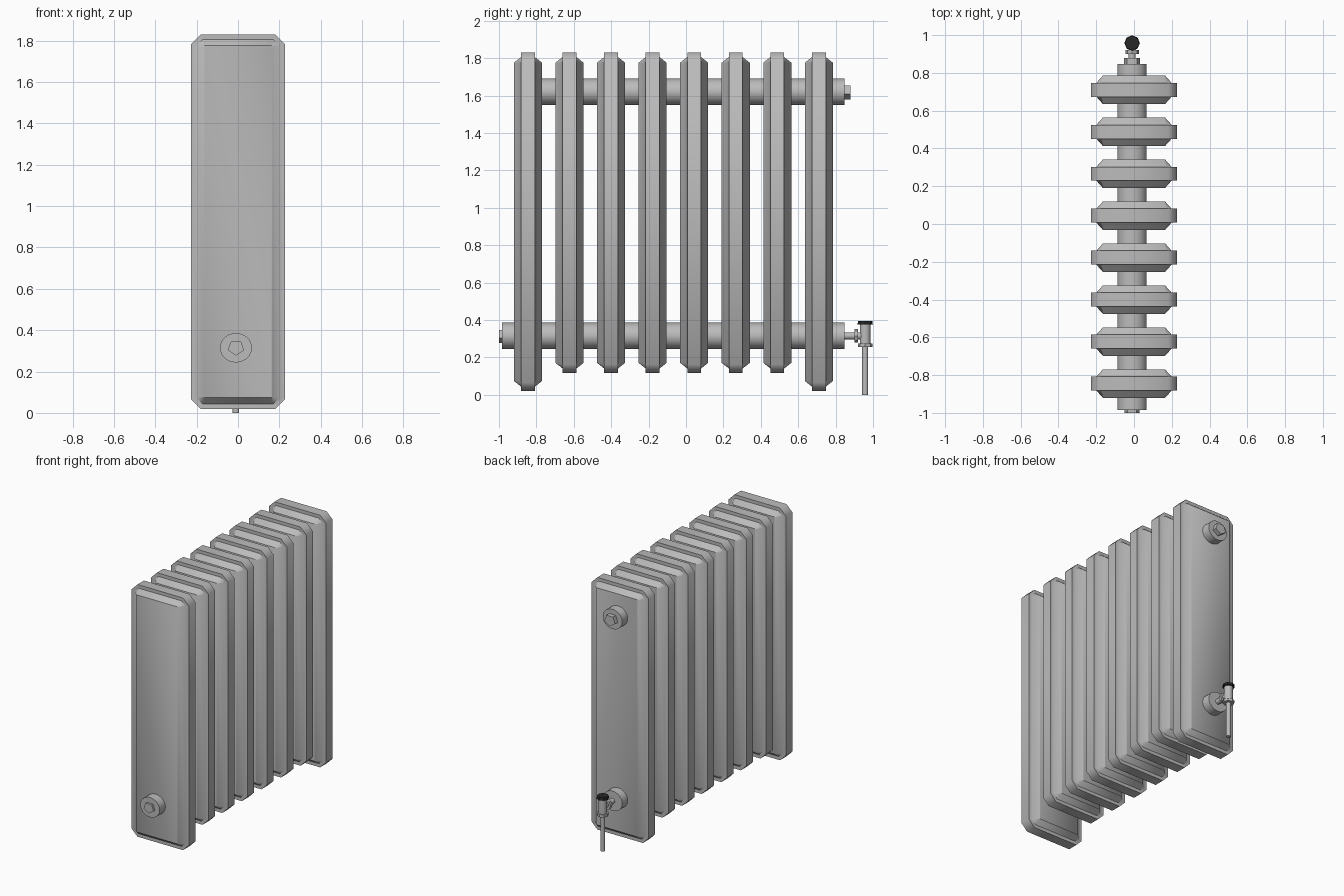
import bpy
import bmesh
from math import radians, pi
from mathutils import Matrix, Vector

cube = bpy.data.objects.get("Cube")
if cube:
    bpy.data.objects.remove(cube, do_unlink=True)


def make_material(name, value):
    mat = bpy.data.materials.new(name)
    mat.use_nodes = True
    color = (value, value, value, 1)
    mat.diffuse_color = color
    mat.node_tree.nodes["Principled BSDF"].inputs["Base Color"].default_value = color
    return mat


metal = make_material("grey metal", 0.5)
black = make_material("black plastic", 0.02)


def add_object(name, bm, mat, angle):
    bmesh.ops.recalc_face_normals(bm, faces=bm.faces)
    mesh = bpy.data.meshes.new(name)
    bm.to_mesh(mesh)
    bm.free()
    mesh.materials.append(mat)
    obj = bpy.data.objects.new(name, mesh)
    bpy.context.collection.objects.link(obj)
    bpy.ops.object.select_all(action="DESELECT")
    obj.select_set(True)
    bpy.context.view_layer.objects.active = obj
    bpy.ops.object.shade_smooth_by_angle(angle=radians(angle))
    return obj


def rod(name, start, end, radius, sides=32, mat=metal, wide=1.0, top=1.0):
    """Cylinder or taper between two points; wide stretches it along x."""
    start, end = Vector(start), Vector(end)
    axis = end - start
    bm = bmesh.new()
    bmesh.ops.create_cone(bm, cap_ends=True, segments=sides, radius1=radius,
                          radius2=radius * top, depth=axis.length)
    turn = Matrix.Rotation(-pi / 2, 4, "X") if abs(axis.y) > abs(axis.z) else Matrix()
    place = Matrix.Translation((start + end) / 2) @ Matrix.Diagonal((wide, 1, 1, 1))
    bmesh.ops.transform(bm, matrix=place @ turn, verts=bm.verts)
    return add_object(name, bm, mat, 35)


def fin(name, y, low, high):
    """Octagonal plate with a flat rim and raised, sloping faces."""
    # depth, x inset, z inset, corner cut
    half = [(0.075, 0.062, 0.054, 0.004), (0.037, 0.028, 0.024, 0.028),
            (0.037, 0, 0, 0.046)]
    rings = half + [(-d, a, b, c) for d, a, b, c in reversed(half)]
    bm = bmesh.new()
    loops = []
    for depth, ix, iz, cut in rings:
        x, bottom, top = 0.227 - ix, low + iz, high - iz
        outline = [(x, bottom + cut), (x, top - cut), (x - cut, top), (cut - x, top),
                   (-x, top - cut), (-x, bottom + cut), (cut - x, bottom), (x - cut, bottom)]
        loops.append([bm.verts.new((px, y + depth, pz)) for px, pz in outline])
    for a, b in zip(loops, loops[1:]):
        for i in range(8):
            j = (i + 1) % 8
            bm.faces.new((a[i], a[j], b[j], b[i]))
    bm.faces.new(loops[0])
    bm.faces.new(loops[-1])
    return add_object(name, bm, metal, 50)


# Radiator sections; the two end ones reach lower as feet
COUNT = 8
for i in range(COUNT):
    is_end = i in (0, COUNT - 1)
    fin("end_section" if is_end else "section", -0.845 + i * 0.2222,
        0.02 if is_end else 0.117, 1.83)

# Connecting pipes with pentagonal plugs
PX, LOW, HIGH = -0.01, 0.315, 1.62
rod("upper_pipe", (PX, -0.845, HIGH), (PX, 0.848, HIGH), 0.071, wide=1.09)
rod("lower_pipe", (PX, -0.984, LOW), (PX, 0.848, LOW), 0.071, wide=1.09)
rod("upper_plug", (PX, 0.84, HIGH), (PX, 0.88, HIGH), 0.041, sides=5, wide=1.09)
rod("lower_plug", (PX, -1.0, LOW), (PX, -0.97, LOW), 0.038, sides=5, wide=1.09)

# Valve
VY = 0.958
rod("valve_inlet", (PX, 0.84, LOW), (PX, VY, LOW), 0.019, sides=16)
rod("valve_collar", (PX, 0.9, LOW), (PX, 0.92, LOW), 0.036, sides=8)
rod("valve_body", (PX, VY, 0.262), (PX, VY, 0.38), 0.029, sides=16)
rod("valve_nut", (PX, VY, 0.255), (PX, VY, 0.274), 0.039, sides=8)
rod("valve_cap", (PX, VY, 0.376), (PX, VY, 0.396), 0.041, sides=8, mat=black, top=0.93)
rod("supply_pipe", (PX, VY, 0), (PX, VY, 0.262), 0.016, sides=16)
